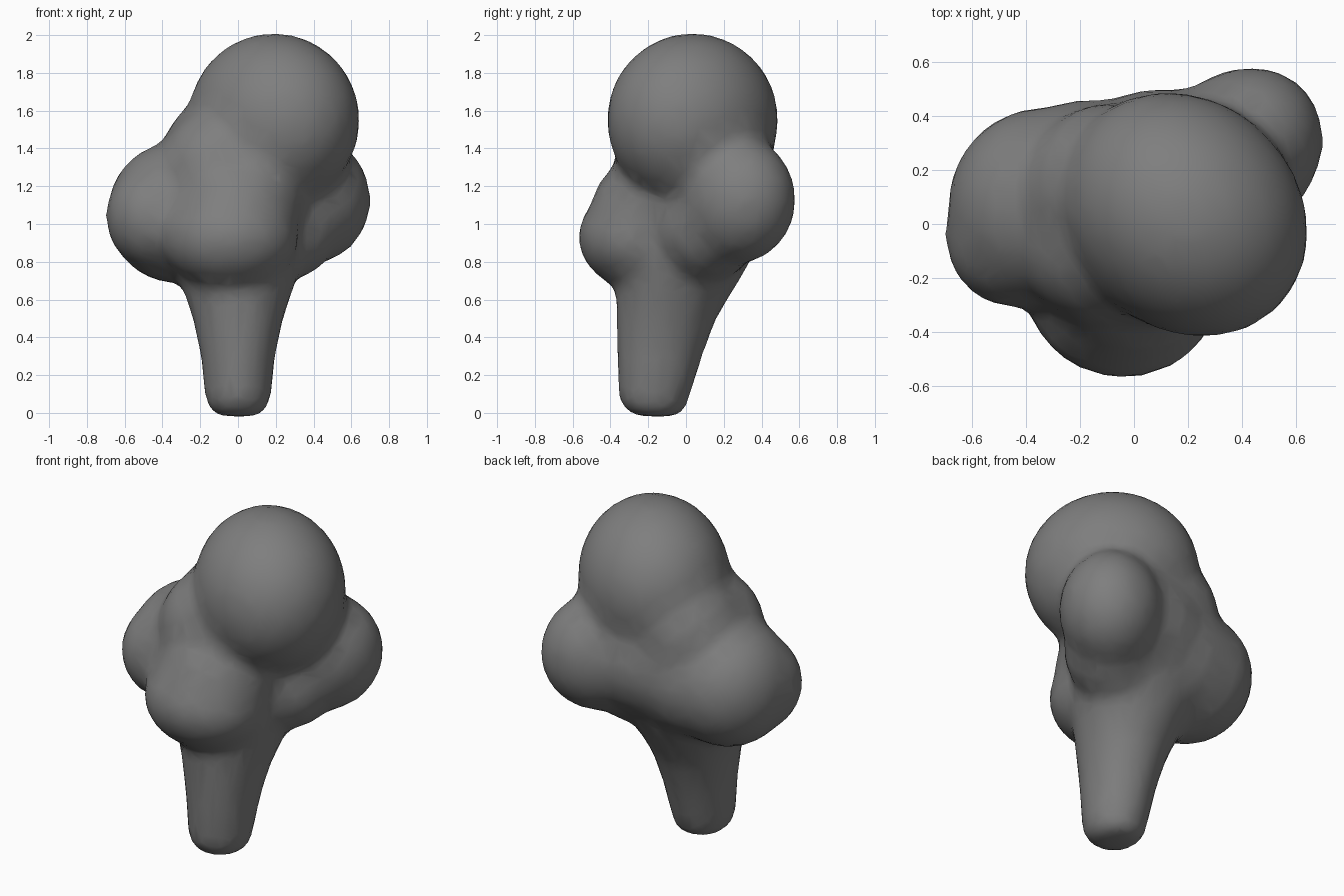
import bpy, bmesh, math
from mathutils import Matrix

cube = bpy.data.objects.get("Cube")
if cube:
    bpy.data.objects.remove(cube, do_unlink=True)

GREY = (0.21, 0.21, 0.21, 1.0)
mat = bpy.data.materials.new("dark grey")
mat.use_nodes = True
mat.diffuse_color = GREY
for node in mat.node_tree.nodes:
    if node.type == 'BSDF_PRINCIPLED':
        node.inputs["Base Color"].default_value = GREY
        node.inputs["Roughness"].default_value = 0.8

bm = bmesh.new()
SWELL = 0.012  # makes up for shrinkage while smoothing


def lobe(centre, radii, turn=0):
    """Add one rounded mass of the crown, turned about the vertical in degrees."""
    scale = Matrix.Diagonal([r + SWELL for r in radii] + [1])
    spin = Matrix.Rotation(math.radians(turn), 4, 'Z')
    bmesh.ops.create_icosphere(bm, subdivisions=4, radius=1,
                               matrix=Matrix.Translation(centre) @ spin @ scale)


def loft(rings, sides=24):
    """Add a closed stem through oval rings of (z, centre y, x radius, y radius)."""
    loops = []
    for z, cy, rx, ry in rings:
        angles = [math.tau * i / sides for i in range(sides)]
        loops.append([bm.verts.new(((rx + SWELL) * math.cos(a),
                                    cy + (ry + SWELL) * math.sin(a), z)) for a in angles])
    for low, high in zip(loops, loops[1:]):
        for i in range(sides):
            j = (i + 1) % sides
            bm.faces.new((low[i], low[j], high[j], high[i]))
    bm.faces.new(loops[0][::-1])
    bm.faces.new(loops[-1])


# Top lobe, longest on the diagonal
lobe((0.19, 0.035, 1.55), (0.41, 0.475, 0.45), 45)

# Right-hand lobe, with a bulge on its outer front
lobe((-0.34, 0.06, 1.06), (0.34, 0.36, 0.36))
lobe((-0.44, -0.04, 1.04), (0.25, 0.26, 0.27))

# Front lobe, heaviest low down
lobe((-0.04, -0.24, 0.93), (0.35, 0.32, 0.27))
lobe((-0.01, -0.15, 1.08), (0.34, 0.34, 0.28))

# Left-hand back lobe and its underside
lobe((0.385, 0.265, 1.13), (0.33, 0.28, 0.33), 45)
lobe((0.24, 0.12, 0.98), (0.28, 0.26, 0.27))

# Core masses that bridge the lobes
lobe((0.02, 0.08, 1.15), (0.40, 0.37, 0.45))
lobe((-0.08, 0.11, 1.33), (0.32, 0.33, 0.34))
lobe((0.20, 0.12, 1.38), (0.36, 0.33, 0.33))
lobe((-0.16, 0.16, 1.08), (0.36, 0.29, 0.33))
lobe((0.10, 0.19, 1.14), (0.36, 0.30, 0.33))
lobe((-0.10, -0.06, 1.28), (0.31, 0.31, 0.33))
lobe((0.06, -0.09, 1.25), (0.29, 0.29, 0.30))

# Stem, flaring and leaning back as it rises
loft([(-0.02, -0.15, 0.10, 0.10),
      (0.015, -0.165, 0.145, 0.155),
      (0.08, -0.17, 0.165, 0.178),
      (0.30, -0.14, 0.187, 0.217),
      (0.50, -0.105, 0.23, 0.255),
      (0.68, -0.05, 0.29, 0.31),
      (0.80, -0.01, 0.33, 0.34),
      (1.00, 0.0, 0.33, 0.33)])

mesh = bpy.data.meshes.new("raw_masses")
bm.to_mesh(mesh)
bm.free()
body = bpy.data.objects.new("lumpy_body", mesh)
bpy.context.collection.objects.link(body)

# Fuse into one skin, soften the joins, thin out the mesh
fuse = body.modifiers.new("fuse", 'REMESH')
fuse.mode = 'VOXEL'
fuse.voxel_size = 0.035
soften = body.modifiers.new("soften", 'SMOOTH')
soften.factor = 0.5
soften.iterations = 14
thin = body.modifiers.new("thin", 'DECIMATE')
thin.ratio = 0.25

depsgraph = bpy.context.evaluated_depsgraph_get()
skin = bpy.data.meshes.new_from_object(body.evaluated_get(depsgraph))
body.modifiers.clear()
body.data = skin
bpy.data.meshes.remove(mesh)
skin.name = "lumpy_body"

skin.materials.clear()
skin.materials.append(mat)
for p in skin.polygons:
    p.material_index = 0
    p.use_smooth = True
skin.update()
